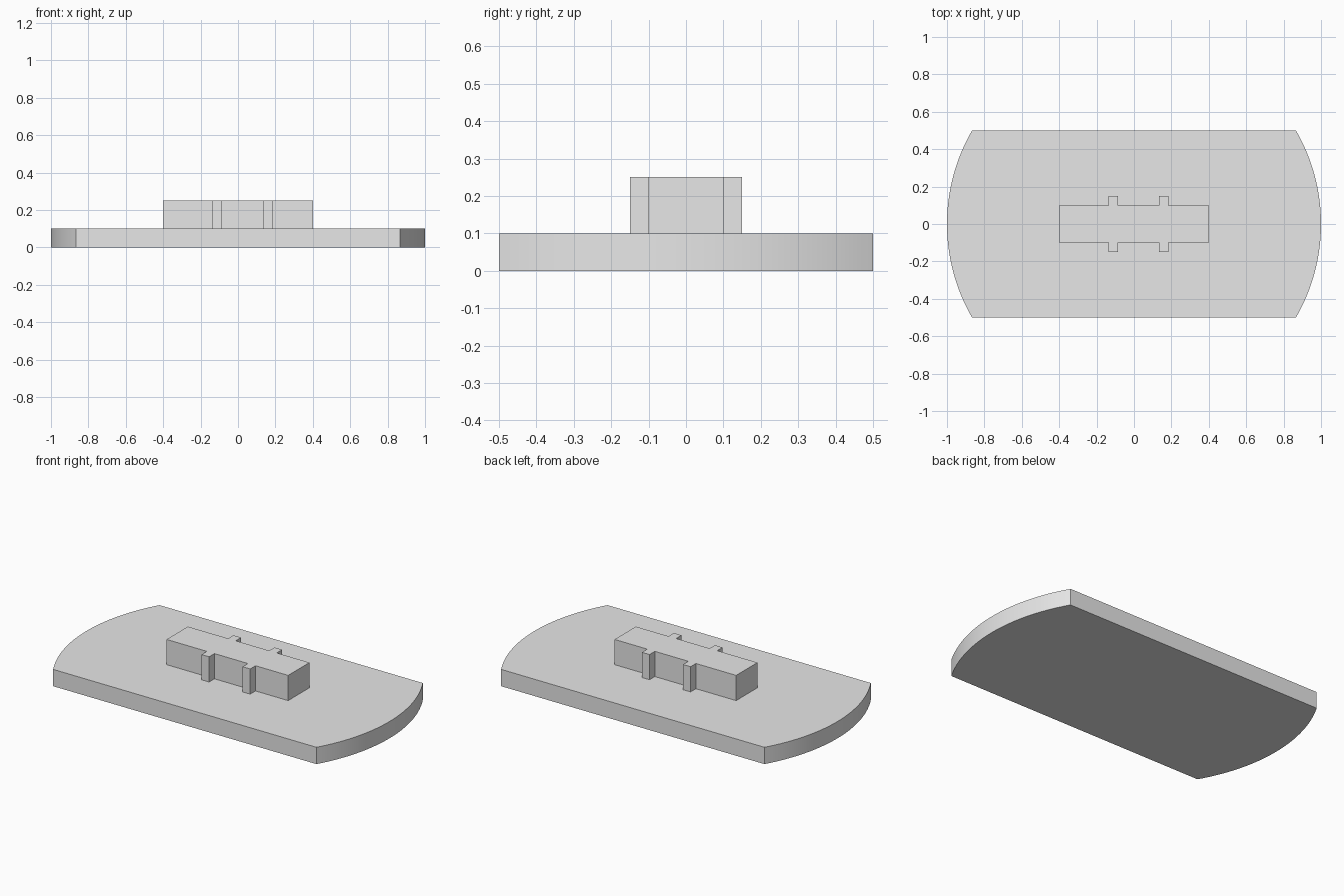
import bpy, bmesh
from math import sin, cos, pi

if "Cube" in bpy.data.objects:
    bpy.data.objects.remove(bpy.data.objects["Cube"], do_unlink=True)

grey = bpy.data.materials.new("light grey")
grey.use_nodes = True
grey.diffuse_color = (0.8, 0.8, 0.8, 1)
grey.node_tree.nodes["Principled BSDF"].inputs["Base Color"].default_value = (0.8, 0.8, 0.8, 1)


def extrude_outline(name, outline, bottom, top):
    """Raise a closed outline into a solid prism."""
    bm = bmesh.new()
    face = bm.faces.new([bm.verts.new((x, y, bottom)) for x, y in outline])
    raised = bmesh.ops.extrude_face_region(bm, geom=[face])["geom"]
    verts = [g for g in raised if isinstance(g, bmesh.types.BMVert)]
    bmesh.ops.translate(bm, verts=verts, vec=(0, 0, top - bottom))
    bmesh.ops.recalc_face_normals(bm, faces=bm.faces)
    mesh = bpy.data.meshes.new(name)
    bm.to_mesh(mesh)
    bm.free()
    mesh.materials.append(grey)
    obj = bpy.data.objects.new(name, mesh)
    bpy.context.collection.objects.link(obj)
    return obj


# Base plate: unit disc cut off straight at the front and back
steps = 32
angles = [-pi / 6 + pi / 3 * i / steps for i in range(steps + 1)]
arc = [(cos(a), sin(a)) for a in angles]
base = extrude_outline("base_plate", arc + [(-x, -y) for x, y in arc], 0, 0.1)
bpy.context.view_layer.objects.active = base
base.select_set(True)
bpy.ops.object.shade_smooth_by_angle(angle=pi / 6)

# Raised block with two ribs that stick out on both long sides
half_length, half_width, rib_reach = 0.4, 0.1, 0.15
front = [(-half_length, -half_width)]
for left, right in ((-0.135, -0.085), (0.135, 0.185)):
    front += [(left, -half_width), (left, -rib_reach),
              (right, -rib_reach), (right, -half_width)]
front.append((half_length, -half_width))
back = [(x, -y) for x, y in reversed(front)]
extrude_outline("ribbed_block", front + back, 0.1, 0.25)
